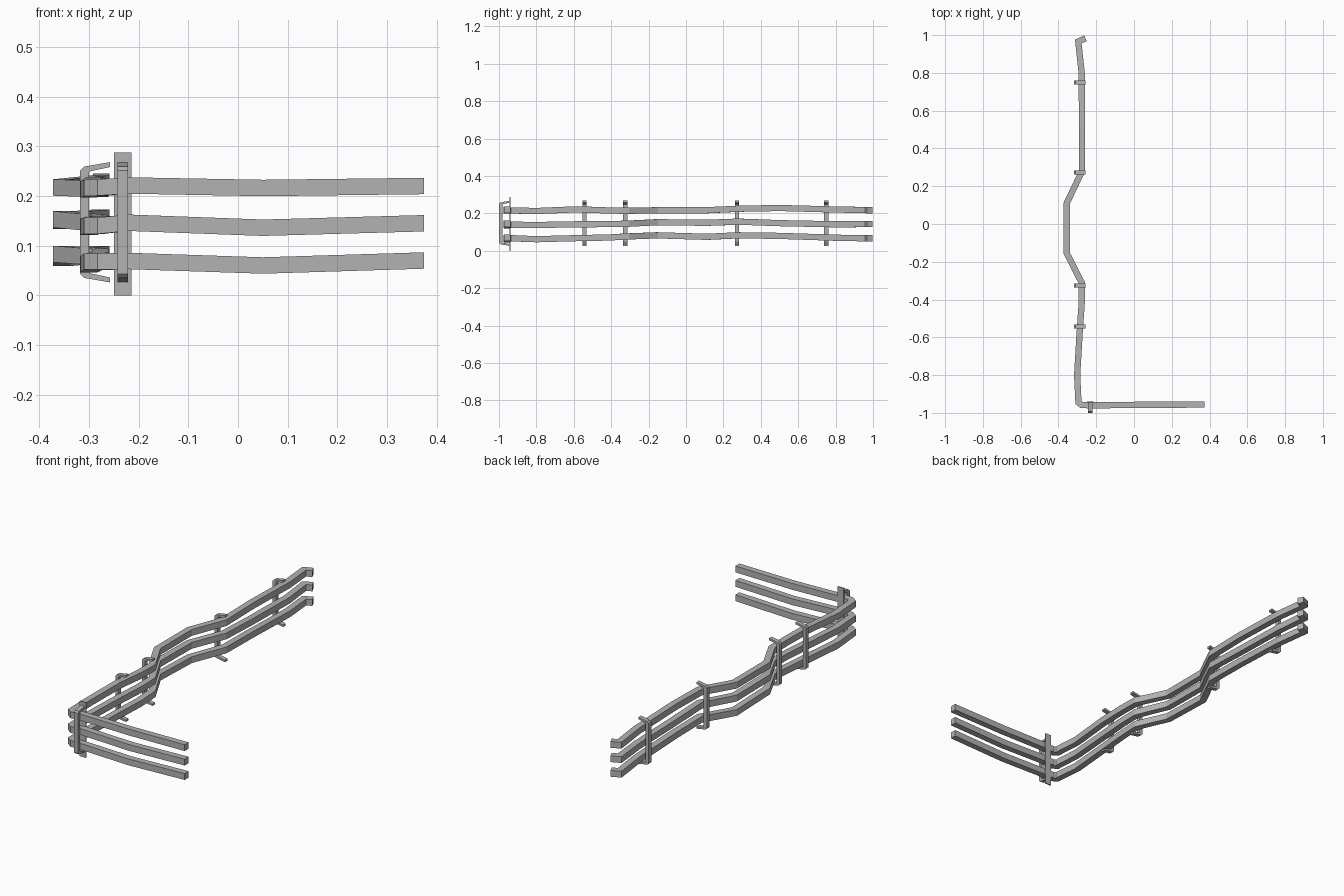
import bpy
import bmesh
from mathutils import Vector, Matrix

cube = bpy.data.objects.get("Cube")
if cube:
    bpy.data.objects.remove(cube, do_unlink=True)

steel = bpy.data.materials.new("dull grey steel")
steel.use_nodes = True
GREY = (0.45, 0.45, 0.45, 1)
steel.diffuse_color = GREY
steel.node_tree.nodes["Principled BSDF"].inputs["Base Color"].default_value = GREY


def make_object(name, bm):
    bmesh.ops.recalc_face_normals(bm, faces=bm.faces)
    mesh = bpy.data.meshes.new(name)
    bm.to_mesh(mesh)
    bm.free()
    mesh.materials.append(steel)
    obj = bpy.data.objects.new(name, mesh)
    bpy.context.collection.objects.link(obj)
    return obj


def sweep(name, path, half_width, half_height):
    """Sweep an upright rectangle along a path, mitred at each bend in plan."""
    bm = bmesh.new()
    rings = []
    points = [Vector(p) for p in path]
    for i, p in enumerate(points):
        before = (p - points[i - 1]) if i else (points[1] - p)
        after = (points[i + 1] - p) if i < len(points) - 1 else before
        d0, d1 = before.to_2d().normalized(), after.to_2d().normalized()
        tangent = (d0 + d1).normalized()
        reach = half_width / max(tangent.dot(d1), 0.5)
        side = Vector((-tangent.y, tangent.x, 0)) * reach
        up = Vector((0, 0, half_height))
        corners = (side + up, side - up, -side - up, up - side)
        rings.append([bm.verts.new(p + c) for c in corners])
    for a, b in zip(rings, rings[1:]):
        for k in range(4):
            n = (k + 1) % 4
            bm.faces.new((a[k], a[n], b[n], b[k]))
    bm.faces.new(rings[0])
    bm.faces.new(rings[-1])
    return make_object(name, bm)


def clamp(name, location, turn):
    """A flat strap behind the pipes with two arms splayed towards them."""
    outer = [(0.06, 0.121), (0.008, 0.112), (0, 0.104)]
    inner = [(0.018, 0.1), (0.022, 0.103), (0.06, 0.111)]
    upper = inner[::-1]
    profile = outer + [(x, -z) for x, z in outer[::-1]]
    profile += [(x, -z) for x, z in upper] + inner
    bm = bmesh.new()
    face = bm.faces.new([bm.verts.new((x, -0.011, z)) for x, z in profile])
    moved = bmesh.ops.extrude_face_region(bm, geom=[face])["geom"]
    verts = [v for v in moved if isinstance(v, bmesh.types.BMVert)]
    bmesh.ops.translate(bm, verts=verts, vec=(0, 0.022, 0))
    bm.transform(Matrix.Translation(location) @ Matrix.Rotation(turn, 4, "Z"))
    return make_object(name, bm)


# Pipes: plan route with the height of the lower, middle and upper run
route = [
    (-0.257, 0.983, 0.067, 0.143, 0.217),
    (-0.295, 0.966, 0.067, 0.143, 0.218),
    (-0.277, 0.8, 0.07, 0.142, 0.221),
    (-0.275, 0.5, 0.08, 0.148, 0.229),
    (-0.275, 0.28, 0.083, 0.156, 0.225),
    (-0.356, 0.11, 0.075, 0.15, 0.217),
    (-0.356, -0.155, 0.083, 0.153, 0.217),
    (-0.277, -0.31, 0.077, 0.145, 0.214),
    (-0.277, -0.42, 0.071, 0.143, 0.216),
    (-0.288, -0.58, 0.068, 0.142, 0.222),
    (-0.301, -0.8, 0.062, 0.138, 0.213),
    (-0.294, -0.945, 0.068, 0.14, 0.216),
    (-0.277, -0.958, 0.068, 0.14, 0.217),
    (-0.22, -0.96, 0.069, 0.146, 0.221),
    (0.05, -0.957, 0.06, 0.136, 0.216),
    (0.374, -0.956, 0.07, 0.145, 0.22),
]
for level, label in enumerate(("lower", "middle", "upper")):
    path = [(p[0], p[1], p[2 + level]) for p in route]
    sweep(label + "_pipe", path, 0.0165, 0.0165)

# Clamps along the long run
for number, y in enumerate((0.75, 0.272, -0.325, -0.543)):
    clamp("pipe_clamp_%d" % (number + 1), (-0.318, y, 0.147), 0)

# Corner clamp, turned to grip the short run, with its mounting plate
clamp("corner_clamp", (-0.232, -1.0, 0.147), 1.5708)
bm = bmesh.new()
bmesh.ops.create_cube(bm, size=1)
bm.transform(Matrix.Translation((-0.232, -0.942, 0.1435)) @ Matrix.Diagonal((0.036, 0.006, 0.287, 1)))
make_object("mounting_plate", bm)
